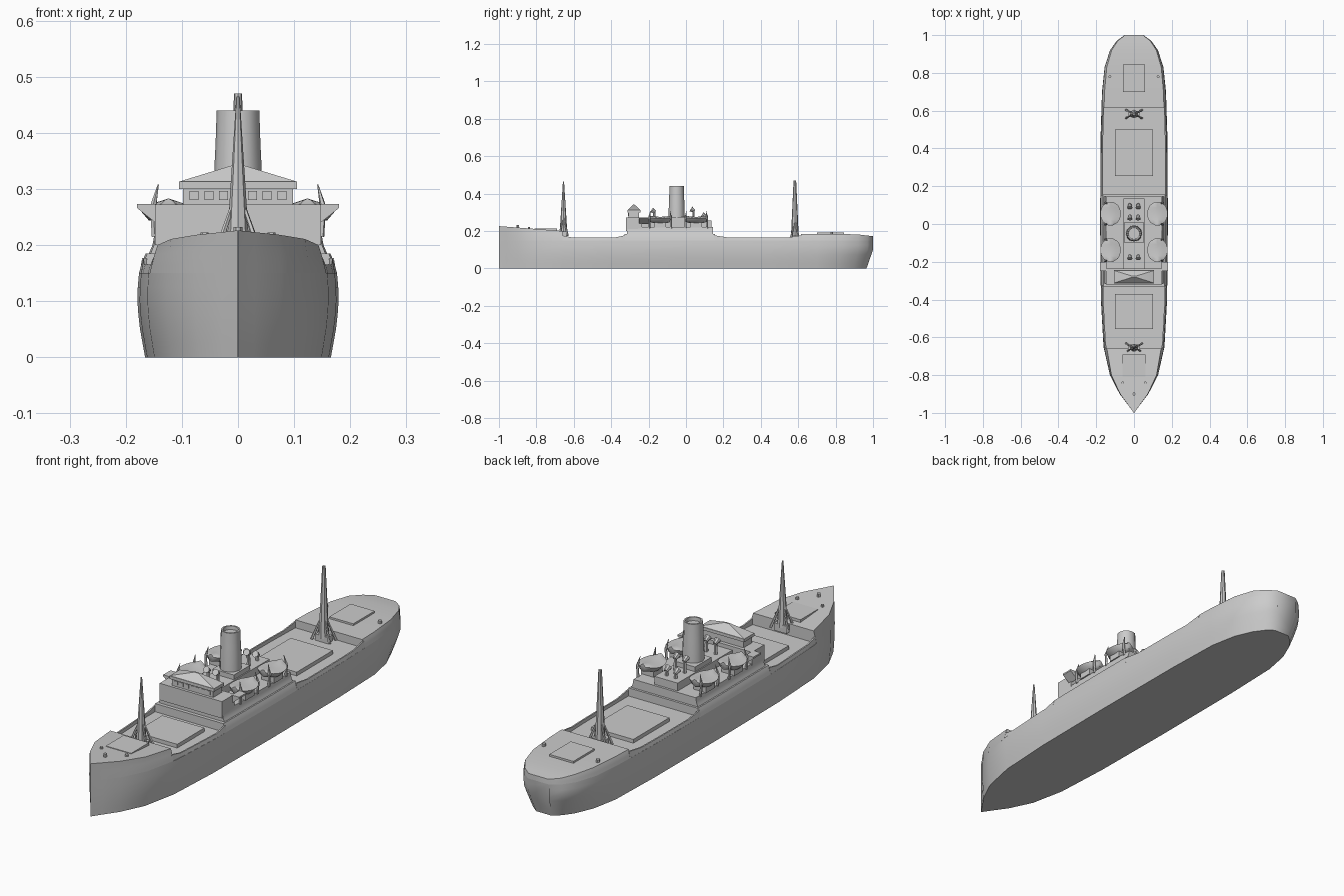
import bpy, bmesh, math
from mathutils import Vector

cube = bpy.data.objects.get("Cube")
if cube:
    bpy.data.objects.remove(cube, do_unlink=True)

grey = bpy.data.materials.new("light_grey")
grey.use_nodes = True
grey.diffuse_color = (0.6, 0.6, 0.6, 1)
grey.node_tree.nodes["Principled BSDF"].inputs["Base Color"].default_value = (0.6, 0.6, 0.6, 1)


def finish(name, bm, angle=35):
    bmesh.ops.remove_doubles(bm, verts=bm.verts, dist=0.0002)
    bmesh.ops.recalc_face_normals(bm, faces=bm.faces)
    mesh = bpy.data.meshes.new(name)
    bm.to_mesh(mesh)
    bm.free()
    ob = bpy.data.objects.new(name, mesh)
    bpy.context.collection.objects.link(ob)
    mesh.materials.append(grey)
    bpy.ops.object.select_all(action='DESELECT')
    ob.select_set(True)
    bpy.context.view_layer.objects.active = ob
    bpy.ops.object.shade_smooth_by_angle(angle=math.radians(angle))
    return ob


def rings_mesh(name, rings, angle=35):
    """Bridge closed rings of points and cap both ends."""
    bm = bmesh.new()
    loops = [[bm.verts.new(p) for p in ring] for ring in rings]
    n = len(loops[0])
    for a, b in zip(loops, loops[1:]):
        for i in range(n):
            bm.faces.new((a[i], a[(i + 1) % n], b[(i + 1) % n], b[i]))
    bm.faces.new(loops[0])
    bm.faces.new(loops[-1])
    return finish(name, bm, angle)


def block(name, x, y, z, top=1.0):
    """Box from ranges; top scales the upper face about its middle."""
    cx, cy = sum(x) / 2, sum(y) / 2
    rings = []
    for h, s in ((z[0], 1), (z[1], top)):
        rings.append([(cx + (a - cx) * s, cy + (b - cy) * s, h)
                      for a, b in ((x[0], y[0]), (x[1], y[0]), (x[1], y[1]), (x[0], y[1]))])
    return rings_mesh(name, rings)


def post(name, start, end, r0, r1, sides=6):
    start, end = Vector(start), Vector(end)
    turn = (end - start).to_track_quat('Z', 'Y')
    rings = [[c + turn @ Vector((r * math.cos(math.tau * i / sides),
                                 r * math.sin(math.tau * i / sides), 0))
              for i in range(sides)] for c, r in ((start, r0), (end, r1))]
    return rings_mesh(name, rings)


def lerp(table, t):
    for (a, u), (b, v) in zip(table, table[1:]):
        if t <= b:
            return u + (v - u) * max(0, (t - a) / (b - a))
    return table[-1][1]


# Hull shape: half breadth along the length, and fullness with height
BEAM = [(-1, 0.001), (-0.96, 0.03), (-0.9, 0.076), (-0.8, 0.128), (-0.65, 0.162),
        (-0.4, 0.176), (0, 0.18), (0.45, 0.178), (0.7, 0.17), (0.83, 0.157),
        (0.92, 0.128), (0.97, 0.092), (1, 0.05)]
FULL = [(0, 0.92), (0.06, 0.98), (0.11, 1), (0.15, 0.98), (0.17, 0.95), (0.2, 0.88), (0.23, 0.85)]


def side(y, z):
    f = lerp(FULL, z)
    if z > 0.11:
        f = 1 - (1 - f) * min(1, max(0, (y + 1) / 0.4))
    else:
        f -= max(0, y - 0.75) * (1 - z / 0.11) * 0.8
    back = max(0, y - 0.7) / 0.3 * 0.035 * max(0, 1 - z / 0.1)
    return lerp(BEAM, y) * f, y - back


def hull_part(name, y0, y1, low, top, inset=0.0, steps=5):
    """Loft a slice of the hull between two heights."""
    ys = sorted({y0, y1} | {y for y, _ in BEAM if y0 < y < y1})
    rings = []
    for y in ys:
        heights = [low + (top(y) - low) * i / steps for i in range(steps + 1)]
        pts = [side(y, h) + (h,) for h in heights]
        rings.append([(max(0.001, x - inset), yy, h) for x, yy, h in pts] +
                     [(-max(0.001, x - inset), yy, h) for x, yy, h in reversed(pts)])
    return rings_mesh(name, rings, 40)


hull_part("lower_hull", -1, 1, 0, lambda y: 0.15, steps=6)
hull_part("forecastle", -1, -0.66, 0.15, lambda y: 0.2 + 0.026 * (-0.66 - y) / 0.34)
hull_part("bridge_deck", -0.33, 0.155, 0.15, lambda y: 0.185)
hull_part("promenade_house", -0.315, 0.145, 0.185, lambda y: 0.222, 0.006)
hull_part("poop", 0.615, 1, 0.15, lambda y: 0.184 - 0.012 * max(0, (y - 0.9) / 0.1))


# Bulwarks along both well decks
def bulwark(name, y0, y1, s):
    rings = []
    for i in range(7):
        y = y0 + (y1 - y0) * i / 6
        x = side(y, 0.15)[0]
        end = 0.012 if i in (0, 6) else 0
        rings.append([(s * x, y, 0.148), (s * (x - 0.005), y, 0.165 + end),
                      (s * (x - 0.011), y, 0.165 + end), (s * (x - 0.011), y, 0.148)])
    rings_mesh(name, rings)


for s, label in ((1, "left"), (-1, "right")):
    bulwark("fore_bulwark_" + label, -0.665, -0.325, s)
    bulwark("aft_bulwark_" + label, 0.15, 0.62, s)

# Cargo hatches
block("fore_hatch", (-0.1, 0.1), (-0.555, -0.37), (0.148, 0.166))
block("aft_hatch", (-0.1, 0.1), (0.255, 0.5), (0.148, 0.166))
block("forecastle_hatch", (-0.06, 0.06), (-0.81, -0.69), (0.195, 0.214))
block("poop_hatch", (-0.057, 0.057), (0.7, 0.845), (0.18, 0.192))

# Bridge with its wheelhouse, windows and peaked roof
block("bridge_front", (-0.148, 0.148), (-0.32, -0.235), (0.2, 0.272))
block("wheelhouse", (-0.098, 0.098), (-0.308, -0.25), (0.27, 0.302))
for i in range(7):
    x = -0.078 + i * 0.026
    block("wheelhouse_window", (x - 0.008, x + 0.008), (-0.311, -0.307), (0.28, 0.296))
block("wheelhouse_roof", (-0.105, 0.105), (-0.314, -0.244), (0.3, 0.313))
block("roof_peak", (-0.105, 0.105), (-0.312, -0.246), (0.313, 0.342), 0.1)
for s in (1, -1):
    rings_mesh("bridge_wing", [[(s * 0.145, y, 0.238), (s * 0.18, y, 0.266),
                                (s * 0.18, y, 0.273), (s * 0.145, y, 0.273)]
                               for y in (-0.25, -0.2)])

# Engine casing and funnel
block("engine_casing", (-0.055, 0.055), (-0.235, 0.135), (0.22, 0.256))
block("funnel_base", (-0.05, 0.05), (-0.1, 0.01), (0.255, 0.276))
funnel = [(0.27, 0.043), (0.34, 0.042), (0.38, 0.04), (0.44, 0.038), (0.44, 0.031), (0.425, 0.03)]
rings_mesh("funnel", [[(r * math.cos(math.tau * i / 12), -0.05 + r * math.sin(math.tau * i / 12), z)
                       for i in range(12)] for z, r in funnel])

# Ventilators in pairs with cowls
for y, h in ((-0.17, 0.305), (0.04, 0.31), (0.1, 0.28)):
    for x in (-0.022, 0.022):
        post("ventilator", (x, y, 0.25), (x, y, h), 0.008, 0.007)
        post("ventilator_cowl", (x, y + 0.006, h - 0.004), (x, y - 0.014, h + 0.008), 0.008, 0.014, 8)


# Lifeboats: rounded hulls with low covers, carried on davits
def lifeboat(cx, cy):
    rings = []
    for i in range(9):
        t = -1 + i / 4
        w = 0.004 + 0.05 * math.sqrt(max(0, 1 - t * t * 0.97))
        keel = 0.238 + 0.014 * t * t
        rim = 0.266 + 0.007 * t * t
        y = cy + t * 0.062
        rings.append([(cx + a * w, y, z) for a, z in
                      ((0, keel), (0.65, keel + 0.006), (1, rim), (0.5, rim + 0.007),
                       (0, rim + 0.01), (-0.5, rim + 0.007), (-1, rim), (-0.65, keel + 0.006))])
    rings_mesh("lifeboat", rings, 45)


for s in (1, -1):
    for cy in (-0.138, 0.055):
        lifeboat(s * 0.124, cy)
        block("boat_chock", (s * 0.124 - 0.03, s * 0.124 + 0.03), (cy - 0.03, cy + 0.03), (0.22, 0.245))
        for e in (-0.058, 0.058):
            post("davit_foot", (s * 0.148, cy + e, 0.215), (s * 0.152, cy + e, 0.268), 0.006, 0.005, 5)
            post("davit_arm", (s * 0.152, cy + e, 0.266), (s * 0.142, cy + e * 0.9, 0.308), 0.006, 0.001, 5)


# Masts with a foot house, spread legs and stowed booms
def mast(name, y, deck, top, tip):
    post(name, (0, y, deck), (0, y, top), 0.021, tip, 8)
    block(name + "_house", (-0.03, 0.03), (y - 0.016, y + 0.016), (deck - 0.02, deck + 0.012))
    for sx in (1, -1):
        for sy in (1, -1):
            post(name + "_leg", (sx * 0.042, y + sy * 0.022, deck - 0.01),
                 (sx * 0.005, y, deck + 0.1), 0.006, 0.003, 5)


mast("fore_mast", -0.655, 0.185, 0.465, 0.003)
mast("aft_mast", 0.582, 0.165, 0.47, 0.007)

# Deck fittings
post("bow_post", (0, -0.9, 0.21), (0, -0.9, 0.232), 0.008, 0.008)
for s in (1, -1):
    post("stern_bollard", (s * 0.128, 0.78, 0.18), (s * 0.128, 0.78, 0.196), 0.008, 0.008)
    post("bow_bollard", (s * 0.06, -0.84, 0.205), (s * 0.06, -0.84, 0.222), 0.007, 0.007)
